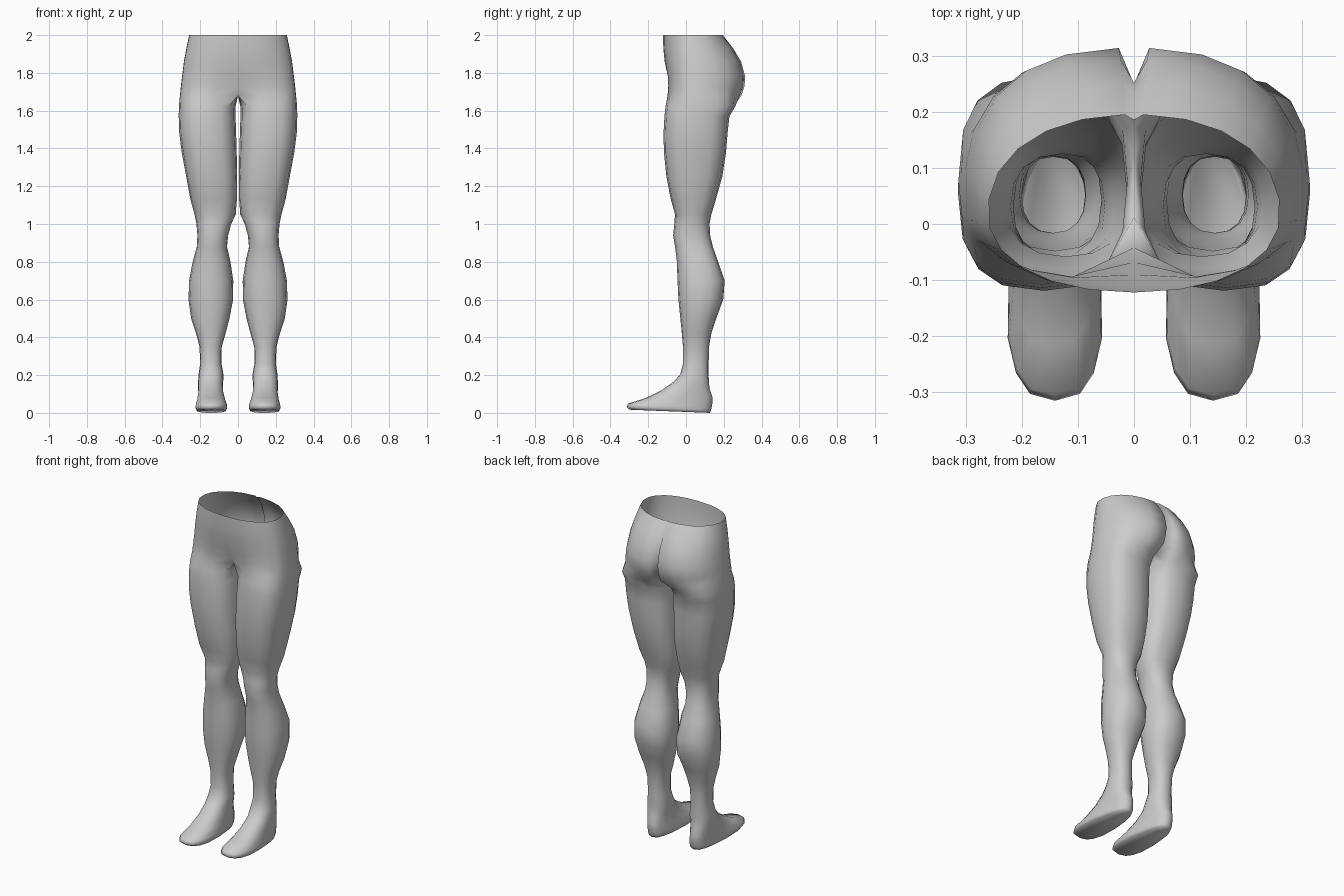
import bpy, bmesh
from math import sin, cos, pi, copysign

N = 16  # sides of each leg ring; index 0 = front, 4 = outside, 8 = back, 12 = inside


def power(v, p):
    return copysign(abs(v) ** p, v)


def pelvis_ring(z, width, front, back, mid, dip, cleft, p):
    """Half outline from the front centre line round to the back centre line."""
    half = []
    for j in range(12):
        t = j / 11 * (pi - 0.05)
        c = power(cos(t), p)
        y = mid - (mid - front if c > 0 else back - mid) * c
        half.append([width * sin(t) ** p, y, z])
    half[0][0] = 0
    half[0][1] += dip
    half.append([0, back - cleft, z])
    y0, y1 = half[0][1], half[-1][1]
    inner = [[0, y1 + (y0 - y1) * s, z] for s in (0.25, 0.5, 0.75)]
    ring = half + inner
    return ring[2:] + ring[:2]


def leg_ring(x_in, x_out, front, z_front, back, z_back, p, taper=0.0):
    """Closed boxy-oval ring, optionally tilted and narrowed to the back."""
    cx, rx = (x_in + x_out) / 2, (x_out - x_in) / 2
    ring = []
    for k in range(N):
        t = 2 * pi * k / N
        s = -power(cos(t), p)
        x = cx + rx * power(sin(t), p) * (1 - taper * max(0, s + 0.3))
        f = (s + 1) / 2
        ring.append([x, front + (back - front) * f,
                     z_front + (z_back - z_front) * f])
    return ring


# Pelvis: z, half width, front, back, widest y, front dip, cleft depth, boxiness
pelvis = [
    (2.00, 0.260, -0.122, 0.195, 0.02, 0.00, 0.010, 0.92),
    (1.93, 0.275, -0.120, 0.250, 0.03, 0.00, 0.015, 0.88),
    (1.86, 0.288, -0.113, 0.292, 0.04, 0.00, 0.040, 0.84),
    (1.78, 0.298, -0.100, 0.314, 0.04, 0.01, 0.065, 0.80),
    (1.73, 0.304, -0.098, 0.310, 0.04, 0.03, 0.085, 0.78),
    (1.68, 0.309, -0.102, 0.294, 0.04, 0.06, 0.120, 0.76),
]
# Leg: z, inside x, outside x, front y, back y
leg = [
    (1.625, 0.012, 0.313, -0.108, 0.262),
    (1.57, 0.013, 0.314, -0.114, 0.230),
    (1.48, 0.010, 0.311, -0.119, 0.220),
    (1.38, 0.007, 0.298, -0.117, 0.212),
    (1.25, 0.004, 0.274, -0.104, 0.192),
    (1.13, 0.006, 0.252, -0.080, 0.158),
    (1.05, 0.012, 0.230, -0.058, 0.134),
    (1.00, 0.036, 0.220, -0.062, 0.125),
    (0.94, 0.052, 0.215, -0.068, 0.128),
    (0.88, 0.058, 0.218, -0.058, 0.142),
    (0.80, 0.040, 0.240, -0.048, 0.170),
    (0.70, 0.025, 0.259, -0.045, 0.205),
    (0.60, 0.026, 0.262, -0.040, 0.197),
    (0.50, 0.045, 0.248, -0.030, 0.160),
    (0.42, 0.066, 0.222, -0.022, 0.134),
    (0.35, 0.086, 0.204, -0.016, 0.122),
    (0.26, 0.087, 0.200, -0.016, 0.120),
]
# Foot: inside x, outside x, front y, front z, back y, back z, boxiness, heel taper
foot = [
    (0.075, 0.211, -0.030, 0.205, 0.120, 0.190, 0.85, 0.05),
    (0.078, 0.213, -0.065, 0.165, 0.124, 0.130, 0.85, 0.10),
    (0.074, 0.214, -0.130, 0.120, 0.140, 0.085, 0.80, 0.18),
    (0.064, 0.220, -0.215, 0.078, 0.140, 0.055, 0.75, 0.22),
    (0.054, 0.228, -0.305, 0.050, 0.136, 0.028, 0.72, 0.25),
    (0.052, 0.230, -0.315, 0.032, 0.132, 0.014, 0.72, 0.25),
    (0.060, 0.222, -0.300, 0.017, 0.126, 0.000, 0.72, 0.25),
]

rings = [pelvis_ring(*r) for r in pelvis]
rings += [leg_ring(xi, xo, f, z, b, z, 0.74 if z > 1.1 else 0.86)
          for z, xi, xo, f, b in leg]
rings += [leg_ring(*r) for r in foot]

# Loft one half, leaving out the faces on the centre plane
bm = bmesh.new()
loops = [[bm.verts.new(co) for co in ring] for ring in rings]
for a, b in zip(loops, loops[1:]):
    for k in range(N):
        m = (k + 1) % N
        quad = (a[k], a[m], b[m], b[k])
        if max(v.co.x for v in quad) > 1e-4:
            bm.faces.new(quad)
bm.faces.new(loops[-1])  # sole
bmesh.ops.delete(bm, geom=[v for v in bm.verts if not v.link_faces], context='VERTS')
bmesh.ops.recalc_face_normals(bm, faces=bm.faces)

# Kneecap and calf modelling
for v in bm.verts:
    x, y, z = v.co
    if 0.55 < z < 0.85 and y > 0.12 and x < 0.14:
        v.co.z -= 0.02

mesh = bpy.data.meshes.new("lower_body")
bm.to_mesh(mesh)
bm.free()
body = bpy.data.objects.new("lower_body", mesh)
bpy.context.collection.objects.link(body)

# Mirror to the other leg, open at the waist
mirror = body.modifiers.new("mirror", 'MIRROR')
mirror.use_clip = True
mirror.merge_threshold = 0.001
bpy.context.view_layer.objects.active = body
body.select_set(True)
bpy.ops.object.shade_smooth()
